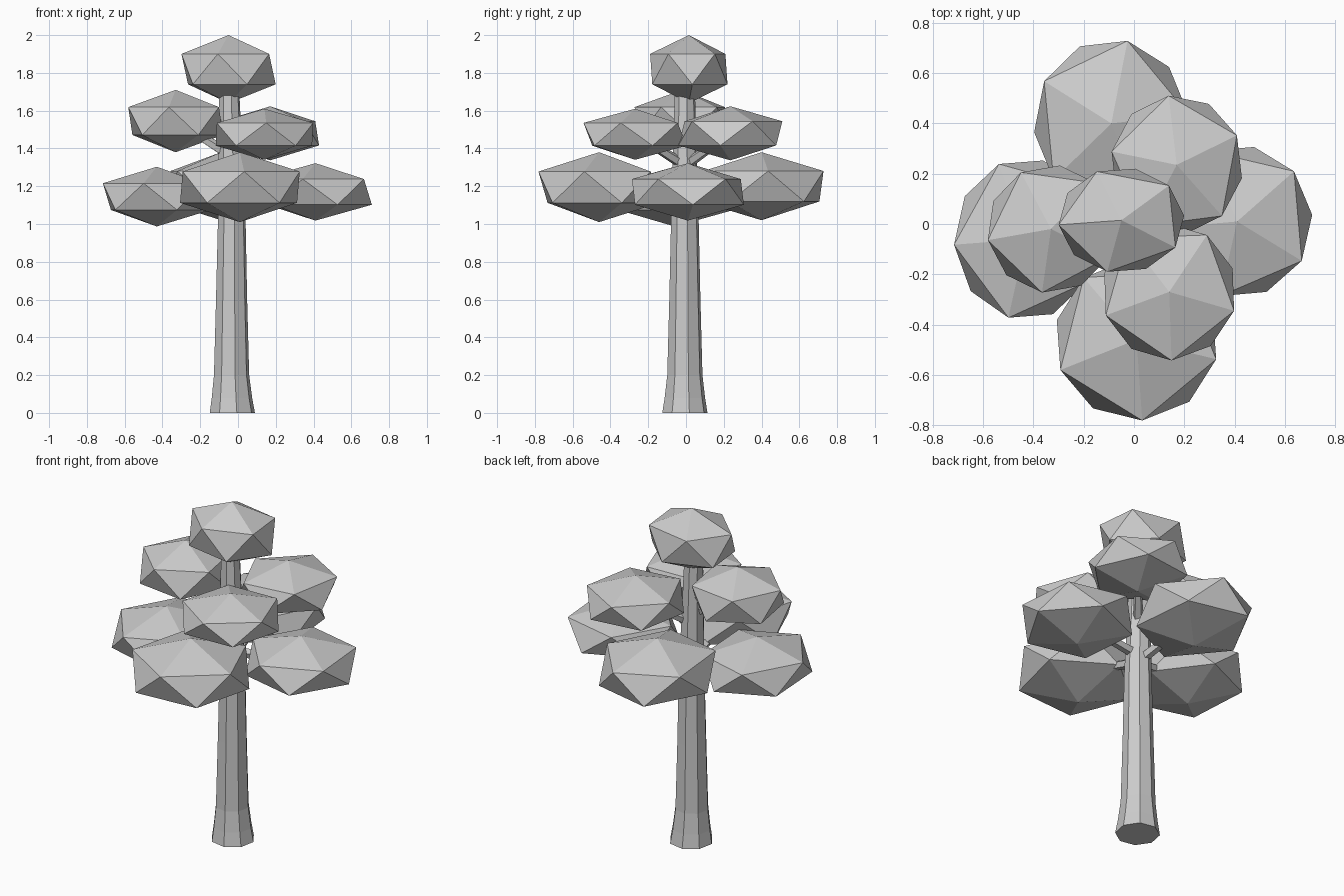
import bpy, bmesh
from math import radians, sin, cos, pi
from mathutils import Matrix, Vector

if "Cube" in bpy.data.objects:
    bpy.data.objects.remove(bpy.data.objects["Cube"])


def finish(bm, name):
    bmesh.ops.recalc_face_normals(bm, faces=bm.faces)
    mesh = bpy.data.meshes.new(name)
    bm.to_mesh(mesh)
    bm.free()
    obj = bpy.data.objects.new(name, mesh)
    bpy.context.collection.objects.link(obj)
    return obj


# Trunk: eight-sided rings, flared at the foot (x centre, z, radius)
SIDES = 8
bm = bmesh.new()
rings = []
for x, z, r in [(-0.03, 0, 0.122), (-0.032, 0.08, 0.109), (-0.034, 0.2, 0.095),
                (-0.034, 0.6, 0.084), (-0.033, 1.0, 0.075), (-0.047, 1.72, 0.054)]:
    rings.append([bm.verts.new((x + r * cos(2 * pi * (i + 0.25) / SIDES),
                                -0.006 + r * sin(2 * pi * (i + 0.25) / SIDES), z))
                  for i in range(SIDES)])
for low, high in zip(rings, rings[1:]):
    for i in range(SIDES):
        j = (i + 1) % SIDES
        bm.faces.new((low[i], low[j], high[j], high[i]))
bm.faces.new(rings[0])
bm.faces.new(rings[-1])
finish(bm, "trunk")


# Foliage: squashed 20-faced clumps
def clump(name, centre, radii, turn):
    bm = bmesh.new()
    bmesh.ops.create_icosphere(bm, subdivisions=1, radius=1)
    bmesh.ops.transform(bm, verts=bm.verts,
                        matrix=Matrix.Translation(centre) @ Matrix.Diagonal((*radii, 1))
                        @ Matrix.Rotation(radians(turn), 4, 'Z'))
    finish(bm, name)


# Branch: thin tapered rod from the trunk into a clump
def branch(name, start, end):
    start, end = Vector(start), Vector(end)
    axis = end - start
    bm = bmesh.new()
    bmesh.ops.create_cone(bm, cap_ends=True, segments=5, radius1=0.03,
                          radius2=0.02, depth=axis.length)
    bmesh.ops.transform(bm, verts=bm.verts,
                        matrix=Matrix.Translation((start + end) / 2)
                        @ axis.to_track_quat('Z', 'Y').to_matrix().to_4x4())
    finish(bm, name)


# name, centre, radii, turn, branch start height (None for the crown)
clumps = [
    ("lower_left", (-0.43, -0.06, 1.145), (0.32, 0.36, 0.158), 40, 1.07),
    ("lower_right", (0.41, 0.01, 1.17), (0.335, 0.34, 0.152), 41, 1.12),
    ("lower_front", (0.01, -0.46, 1.195), (0.365, 0.36, 0.185), 58, 1.08),
    ("lower_back", (-0.09, 0.40, 1.2), (0.345, 0.375, 0.18), 6, 1.08),
    ("middle_left", (-0.33, -0.02, 1.545), (0.285, 0.285, 0.165), 46, 1.36),
    ("middle_back", (0.17, 0.235, 1.48), (0.295, 0.31, 0.143), 25, 1.31),
    ("middle_front", (0.14, -0.27, 1.475), (0.30, 0.305, 0.135), 56, 1.31),
    ("crown", (-0.05, 0.015, 1.82), (0.28, 0.235, 0.18), 41, None),
]
for name, centre, radii, turn, height in clumps:
    clump(name + "_foliage", centre, radii, turn)
    if height:
        branch(name + "_branch", (-0.035, -0.006, height), centre)
